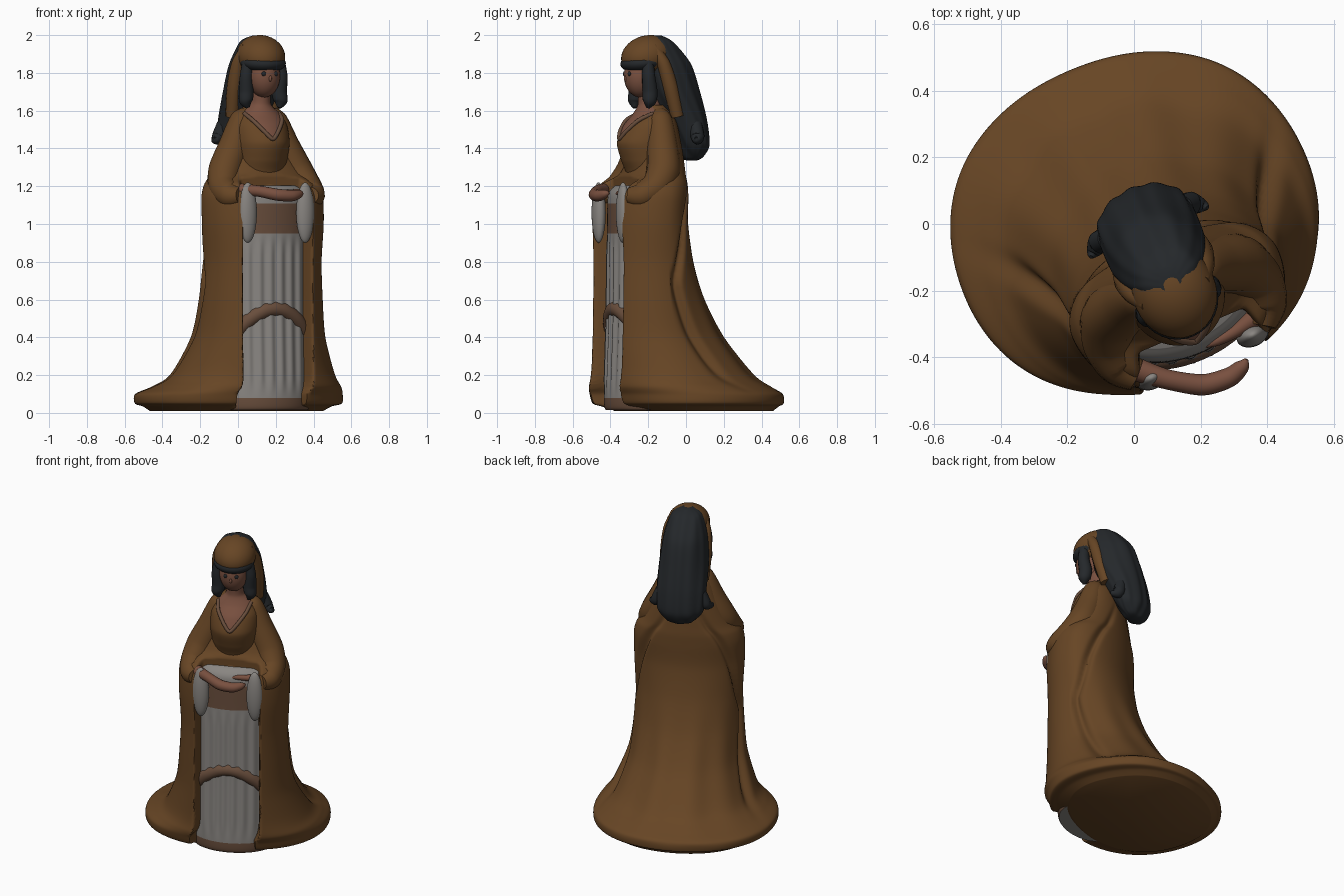
import bpy, bmesh
from math import sin, cos, pi, exp, radians, sqrt
from mathutils import Matrix, Vector

if "Cube" in bpy.data.objects:
    bpy.data.objects.remove(bpy.data.objects["Cube"])

# the figure is symmetric in its own frame, turned on its base
FRAME = Matrix.Translation((0.12, -0.2, 0)) @ Matrix.Rotation(radians(23), 4, 'Z')


def material(name, *rgb):
    m = bpy.data.materials.new(name)
    m.diffuse_color = (*rgb, 1)
    m.use_nodes = True
    m.node_tree.nodes["Principled BSDF"].inputs["Base Color"].default_value = m.diffuse_color
    return m


BROWN = material("brown_cloth", 0.135, 0.06, 0.018)
WHITE = material("pale_cloth", 0.25, 0.235, 0.22)
TRIM = material("trim_cloth", 0.14, 0.075, 0.045)
SKIN = material("skin", 0.19, 0.08, 0.05)
HAIR = material("dark_hair", 0.018, 0.021, 0.024)


def add(name, data, mats):
    ob = bpy.data.objects.new(name, data)
    bpy.context.collection.objects.link(ob)
    for m in mats:
        data.materials.append(m)
    ob.matrix_world = FRAME
    return ob


def spline(rows, steps):
    out = []
    for i in range(len(rows) - 1):
        p = [Vector(rows[min(max(i + k, 0), len(rows) - 1)]) for k in (-1, 0, 1, 2)]
        for s in range(steps):
            t = s / steps
            m1, m2 = (p[2] - p[0]) * 0.4, (p[3] - p[1]) * 0.4
            out.append(p[1] * (2*t**3 - 3*t*t + 1) + m1 * (t**3 - 2*t*t + t)
                       + p[2] * (3*t*t - 2*t**3) + m2 * (t**3 - t*t))
    return out + [Vector(rows[-1])]


def loft(name, rows, mats, tweak=None, colour=None, seg=96, steps=6):
    """rows: z, centre x, half width, centre y, front y, back y"""
    bm = bmesh.new()
    rings = []
    for z, cu, a, cv, vf, vb in spline(rows, steps):
        ring = []
        for k in range(seg):
            t = 2 * pi * k / seg
            u = a * cos(t)
            v = cv + (vb - cv if sin(t) > 0 else cv - vf) * sin(t)
            if tweak:
                u, v = tweak(u, v, z, t, cv)
            ring.append(bm.verts.new((cu + u, v, z)))
        rings.append(ring)
    for lo, hi in zip(rings, rings[1:]):
        for k in range(seg):
            f = bm.faces.new((lo[k], lo[(k+1) % seg], hi[(k+1) % seg], hi[k]))
            if colour:
                f.material_index = colour(f.calc_center_median())
    bm.faces.new(rings[0][::-1])
    bm.faces.new(rings[-1])
    me = bpy.data.meshes.new(name)
    bm.to_mesh(me)
    bm.free()
    return add(name, me, mats)


def ball(name, loc, size, mat, tilt=0.0):
    bm = bmesh.new()
    bmesh.ops.create_uvsphere(bm, u_segments=32, v_segments=20, radius=1)
    bm.transform(Matrix.Translation(loc) @ Matrix.Rotation(tilt, 4, 'X') @ Matrix.Diagonal((*size, 1)))
    me = bpy.data.meshes.new(name)
    bm.to_mesh(me)
    bm.free()
    return add(name, me, [mat])


def tube(name, pts, mat):
    """pts: x, y, z, radius"""
    cu = bpy.data.curves.new(name, 'CURVE')
    cu.dimensions, cu.bevel_depth, cu.bevel_resolution = '3D', 1.0, 5
    cu.use_fill_caps = True
    path = spline(pts, 6)
    sp = cu.splines.new('POLY')
    sp.points.add(len(path) - 1)
    sp.use_smooth = True
    for p, q in zip(sp.points, path):
        p.co, p.radius = (q[0], q[1], q[2], 1), q[3]
    return add(name, cu, [mat])


def step(x, lo, hi):
    x = min(max((x - lo) / (hi - lo), 0), 1)
    return x * x * (3 - 2 * x)


# robe with train: front slot for the skirt, sleeve creases, hem folds
def robe_folds(u, v, z, t, cv):
    side = t if t <= pi / 2 else pi - t
    line = radians(5 + 90 * max(z - 0.7, 0) + 25 * max(0.7 - z, 0))
    dent = 0.10 * exp(-((side - line) / 0.09) ** 2) * step(z, 0.08, 0.3) * (1 - step(z, 1.25, 1.5))
    fold = max(sin(t), 0) * cos(11 * (t - pi / 2)) * step(z, 0.06, 0.2) * (1 - step(z, 0.4, 0.9))
    hem = 0.03 * sin(2 * t) ** 2 * (1 - step(z, 0.1, 0.25))
    k = 1 - dent - 0.02 * fold + hem
    u, v = u * k, cv + (v - cv) * k
    if v < -0.13:
        v += (-0.13 - v) * (1 - step(abs(u), 0.165, 0.205)) * step(z, 0.0, 0.05)
    return u, v


loft("robe", [
    (0.01, -.03, .46, .24, -.12, .68), (0.035, -.03, .50, .24, -.20, .71),
    (0.05, -.03, .55, .22, -.24, .73), (0.10, -.03, .55, .22, -.26, .725),
    (0.14, -.01, .50, .16, -.28, .655), (0.20, 0, .44, .10, -.285, .565),
    (0.40, 0, .36, .03, -.29, .40), (0.60, 0, .335, 0, -.29, .29),
    (0.80, 0, .325, -.01, -.29, .222), (1.00, 0, .335, -.02, -.29, .185),
    (1.14, 0, .335, -.01, -.28, .185), (1.21, 0, .315, 0, -.24, .185),
    (1.27, 0, .27, .02, -.12, .18), (1.42, 0, .20, .04, -.06, .165),
    (1.55, 0, .15, .04, -.04, .14), (1.63, 0, .07, .03, -.03, .09)],
    [BROWN], robe_folds, seg=240)


# pleated skirt with belt, hem and arched band
def pleats(u, v, z, t, cv):
    if v < cv:
        v += 0.005 * cos(u * 105) * (1 - step(z, 0.85, 0.95)) * step(z, 0.08, 0.2)
    return u, v


loft("skirt", [(0.015, 0, .24, -.05, -.215, 0), (0.08, 0, .25, -.05, -.225, 0),
               (0.5, 0, .25, -.05, -.21, 0), (0.95, 0, .245, -.05, -.205, 0),
               (1.15, 0, .24, -.05, -.20, 0), (1.205, 0, .20, -.05, -.16, 0)],
     [WHITE, TRIM], pleats, lambda p: int(0.95 < p.z < 1.1 or p.z < 0.08), seg=200, steps=10)
tube("skirt_band", [(u, -.05 - .16 * sqrt(1 - (u / .25) ** 2) + .026, 0.55 - 3.2 * u * u, .042)
                    for u in (-.19, -.13, -.06, 0, .06, .13, .19)], TRIM)

# bodice and neck, bare skin inside the neckline
loft("bodice", [(1.14, 0, .16, 0, -.17, .1), (1.25, 0, .13, 0, -.115, .1),
                (1.34, 0, .14, 0, -.145, .1), (1.43, 0, .15, 0, -.168, .1),
                (1.52, 0, .145, .01, -.13, .1), (1.58, 0, .115, .02, -.08, .09),
                (1.63, 0, .06, .01, -.055, .07), (1.68, 0, .05, 0, -.055, .06),
                (1.75, 0, .05, 0, -.06, .06)],
     [BROWN, SKIN], None,
     lambda p: int(p.z > 1.62 or (p.y < 0 and p.z > 1.45 + 1.15 * abs(p.x))), steps=10)
tube("neckline_trim", [(-.10, -.015, 1.585, .011), (-.085, -.09, 1.55, .011),
                       (-.04, -.145, 1.49, .011), (0, -.165, 1.45, .011),
                       (.04, -.145, 1.49, .011), (.085, -.09, 1.55, .011),
                       (.10, -.015, 1.585, .011)], TRIM)

# head and back hair
ball("face", (0, -.045, 1.785), (.085, .088, .115), SKIN)
ball("nose", (0, -.13, 1.77), (.008, .010, .016), SKIN)
ball("fringe", (0, -.03, 1.855), (.122, .12, .055), HAIR, 0.1)
ball("head_cap", (0, -.005, 1.89), (.126, .143, .108), BROWN, 0.25)
loft("back_hair", [(1.998, 0, .03, .03, .0, .07), (1.965, 0, .09, .05, -.03, .135),
                   (1.85, 0, .13, .08, -.03, .235), (1.70, 0, .148, .12, .01, .285),
                   (1.55, 0, .150, .20, .09, .32), (1.42, 0, .14, .24, .16, .333),
                   (1.35, 0, .08, .25, .20, .30), (1.335, 0, .02, .25, .23, .27)],
     [HAIR], lambda u, v, z, t, cv: (u * (1 + .012 * cos(14 * t)), v + .003 * cos(u * 90)))

# paired parts
for side, s in (("left", 1), ("right", -1)):
    tube(side + "_sleeve", [(s*.07, .03, 1.60, .03), (s*.095, .03, 1.55, .065),
                            (s*.145, .02, 1.41, .083), (s*.205, 0, 1.28, .09),
                            (s*.24, -.06, 1.195, .08), (s*.235, -.14, 1.15, .07),
                            (s*.20, -.20, 1.15, .045)], BROWN)
    ball(side + "_cuff_lining", (s*.165, -.215, 1.06), (.05, .035, .16), WHITE)
    ball(side + "_eye", (s*.032, -.122, 1.795), (.014, .008, .013), HAIR)
    tube(side + "_face_curl", [(s*.09, -.04, 1.86, .03), (s*.10, -.04, 1.78, .035),
                               (s*.095, -.03, 1.70, .04), (s*.10, -.035, 1.65, .036),
                               (s*.09, -.04, 1.615, .01)], HAIR)
    tube(side + "_head_veil_edge", [(s*.085, -.01, 1.94, .025), (s*.112, .04, 1.85, .035),
                                    (s*.118, .08, 1.72, .04), (s*.113, .12, 1.57, .035)], BROWN)
    tube(side + "_hair_tip", [(s*.12, .22, 1.53, .035), (s*.15, .22, 1.46, .036),
                              (s*.18, .20, 1.445, .02), (s*.19, .19, 1.455, .006)], HAIR)

# hands joined in front, one over the other
tube("right_hand", [(-.19, -.18, 1.18, .035), (-.12, -.24, 1.175, .03), (-.03, -.295, 1.155, .032),
                    (.05, -.305, 1.15, .03), (.10, -.29, 1.16, .022), (.12, -.275, 1.165, .006)], SKIN)
tube("left_hand", [(.19, -.17, 1.16, .03), (.12, -.185, 1.165, .02),
                   (.06, -.19, 1.165, .015), (.02, -.19, 1.16, .006)], SKIN)

for ob in bpy.context.scene.objects:
    if ob.type == 'MESH':
        ob.select_set(True)
        bpy.context.view_layer.objects.active = ob
bpy.ops.object.shade_smooth_by_angle(angle=radians(60))
